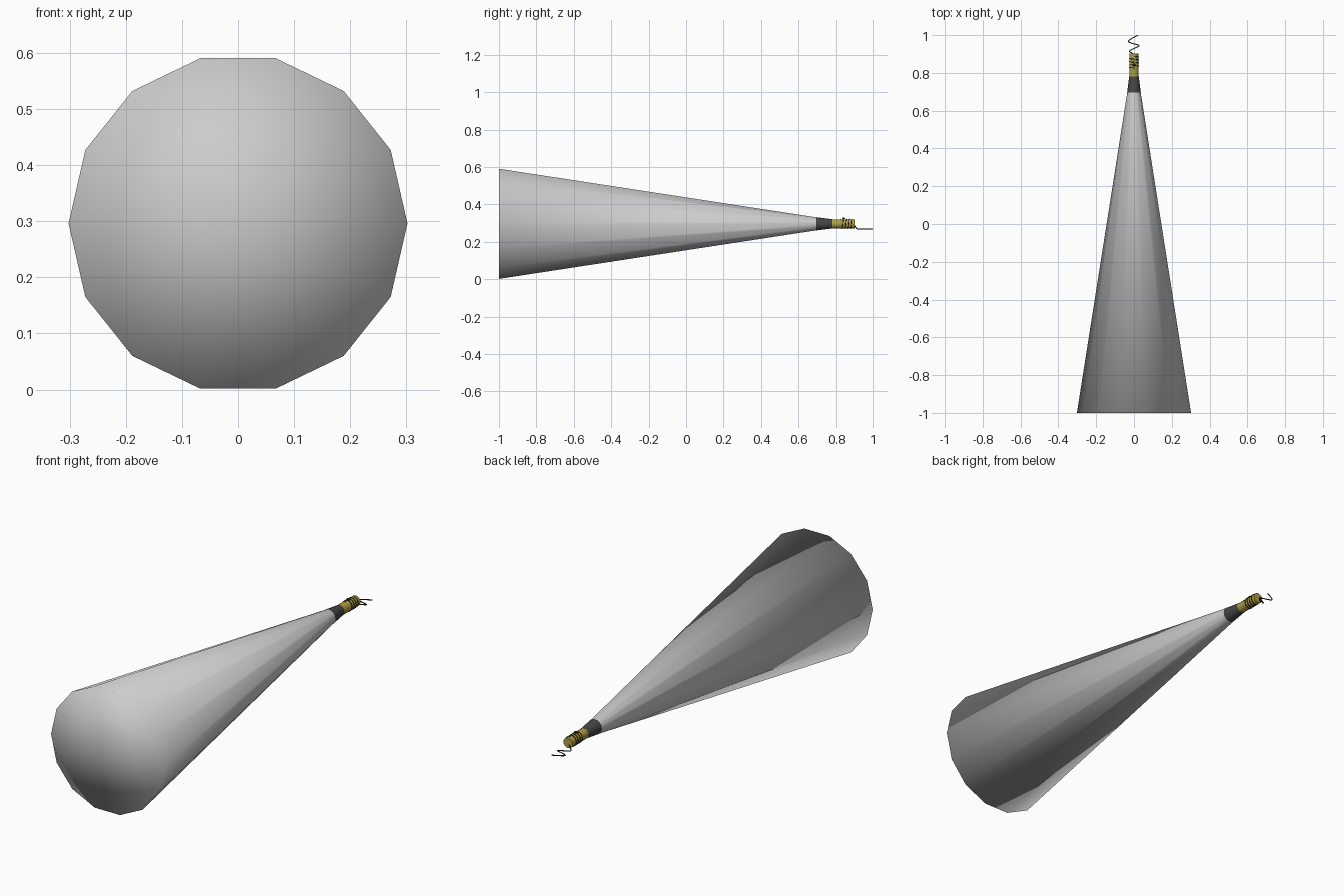
import bpy, bmesh, math

if "Cube" in bpy.data.objects:
    bpy.data.objects.remove(bpy.data.objects["Cube"])

CZ = 0.296
N = 14

def material(name, rgb):
    m = bpy.data.materials.new(name)
    m.diffuse_color = (*rgb, 1)
    m.use_nodes = True
    m.node_tree.nodes["Principled BSDF"].inputs["Base Color"].default_value = m.diffuse_color
    return m

gold = material("gold", (0.42, 0.34, 0.06))
black = material("black", (0.015, 0.015, 0.015))
dark = material("dark_grey", (0.06, 0.06, 0.06))

def lathe(name, profile, mat=None, smooth_angle=None):
    """Spin (y, radius) points around the long axis."""
    bm = bmesh.new()
    rings = []
    for y, r in profile:
        if r == 0:
            rings.append([bm.verts.new((0, y, CZ))] * N)
        else:
            rings.append([bm.verts.new((r * math.cos(2 * math.pi * i / N), y,
                                        CZ + r * math.sin(2 * math.pi * i / N))) for i in range(N)])
    for a, b in zip(rings, rings[1:]):
        for i in range(N):
            j = (i + 1) % N
            bm.faces.new(list(dict.fromkeys((a[i], b[i], b[j], a[j]))))
    bmesh.ops.recalc_face_normals(bm, faces=bm.faces)
    for f in bm.faces:
        f.smooth = True
    me = bpy.data.meshes.new(name)
    bm.to_mesh(me)
    bm.free()
    if mat:
        me.materials.append(mat)
    ob = bpy.data.objects.new(name, me)
    bpy.context.collection.objects.link(ob)
    if smooth_angle:
        me.set_sharp_from_angle(angle=math.radians(smooth_angle))
    return ob

def string(name, points, radius, kind='NURBS'):
    cu = bpy.data.curves.new(name, 'CURVE')
    cu.dimensions = '3D'
    cu.bevel_depth = radius
    cu.bevel_resolution = 1
    cu.use_fill_caps = True
    sp = cu.splines.new(kind)
    sp.points.add(len(points) - 1)
    for p, co in zip(sp.points, points):
        p.co = (*co, 1)
    if kind == 'NURBS':
        sp.order_u = 3
        sp.use_endpoint_u = True
        sp.resolution_u = 5
    cu.materials.append(black)
    ob = bpy.data.objects.new(name, cu)
    bpy.context.collection.objects.link(ob)

# Body with its fan-shaped front cap
lathe("cone_body", [(-1, 0), (-1, 0.302), (0.70, 0.035)])
# Dark neck and gold end
lathe("dark_neck", [(0.695, 0.0362), (0.78, 0.0255)], dark)
lathe("gold_end", [(0.78, 0), (0.78, 0.025), (0.903, 0.025), (0.903, 0)], gold, 40)

# Thread wound around the gold end
turns, steps = 4, 14
coil = []
for k in range(turns * steps + 1):
    a = math.pi / 2 + 2 * math.pi * k / steps
    coil.append((0.0255 * math.cos(a), 0.826 + 0.062 * k / (turns * steps), CZ + 0.0255 * math.sin(a)))
string("wound_thread", coil, 0.002, 'POLY')

# Small knot on top
bpy.ops.mesh.primitive_uv_sphere_add(segments=10, ring_count=6, radius=0.006, location=(0, 0.842, CZ + 0.029))
knot = bpy.context.object
knot.name = "knot"
knot.scale = (1.5, 1.2, 0.9)
knot.data.materials.append(black)
bpy.ops.object.shade_smooth()

# Loose wavy pull string
string("pull_string", [(0, 0.895, CZ), (-0.008, 0.905, 0.285), (-0.03, 0.914, 0.268), (0.0, 0.93, 0.268),
                       (0.036, 0.945, 0.268), (0.0, 0.953, 0.268), (-0.036, 0.965, 0.268),
                       (-0.015, 0.982, 0.268), (0.022, 0.999, 0.268)], 0.0025)
